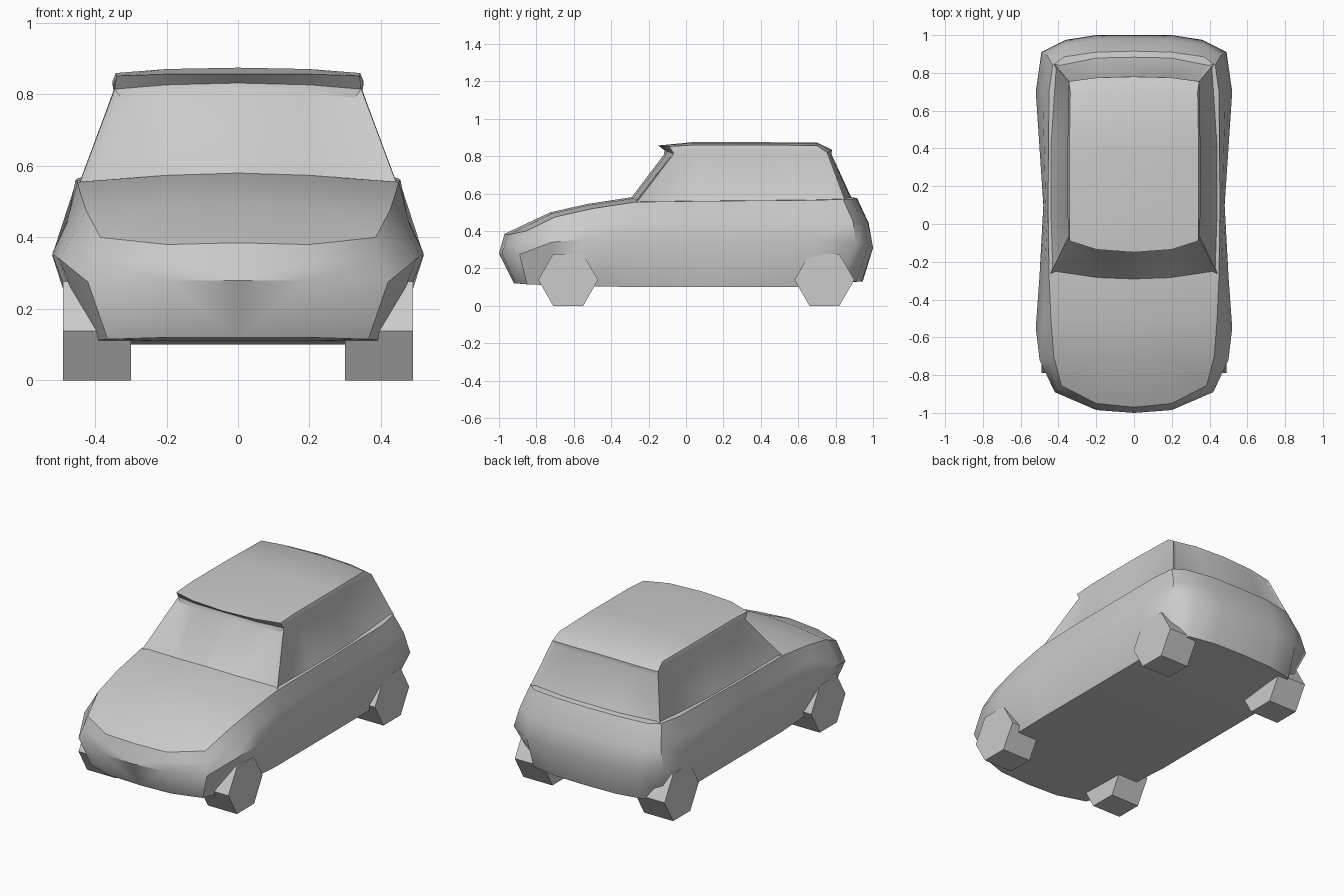
import bpy, bmesh, math
from mathutils import Vector

if "Cube" in bpy.data.objects:
    bpy.data.objects.remove(bpy.data.objects["Cube"])


def finish(bm, name, angle=42, mirror=True):
    bmesh.ops.recalc_face_normals(bm, faces=bm.faces)
    me = bpy.data.meshes.new(name)
    bm.to_mesh(me)
    bm.free()
    ob = bpy.data.objects.new(name, me)
    bpy.context.collection.objects.link(ob)
    bpy.ops.object.select_all(action='DESELECT')
    ob.select_set(True)
    bpy.context.view_layer.objects.active = ob
    bpy.ops.object.shade_smooth_by_angle(angle=math.radians(angle))
    if mirror:
        ob.modifiers.new("mirror", 'MIRROR')
    return ob


def skin(bm, rings):
    """Quads between half outlines running from front centre to rear centre."""
    vs = [[bm.verts.new(p) for p in r] for r in rings]
    bands = [[bm.faces.new((a[i], a[i + 1], b[i + 1], b[i])) for i in range(len(a) - 1)]
             for a, b in zip(vs, vs[1:])]
    return vs, bands


def cap(bm, ring, crown):
    """Close a half outline with rows of edge, x = 0.2 and centre points."""
    rows = [[ring[2], ring[1], ring[0]]]
    for v in ring[3:-3]:
        x, y, z = v.co
        rows.append([v, bm.verts.new((.2, y - crown * .6, z + crown * .75)),
                     bm.verts.new((0, y - crown, z + crown))])
    rows.append(ring[-3:])
    for a, b in zip(rows, rows[1:]):
        for i in (0, 1):
            bm.faces.new((a[i], a[i + 1], b[i + 1], b[i]))


# Lower body: sill, widest line and shoulder, each front to rear
sill = [(0, -.92, .12), (.2, -.91, .12), (.365, -.85, .115), (.41, -.72, .11),
        (.43, -.5, .105), (.44, -.27, .10), (.44, .1, .10), (.44, .6, .10),
        (.42, .82, .125), (.36, .91, .13), (.2, .94, .13), (0, .945, .13)]
waist = [(0, -1, .28), (.2, -.985, .28), (.42, -.89, .275), (.5, -.72, .34),
         (.52, -.55, .355), (.50, -.27, .35), (.48, .1, .345), (.52, .7, .35),
         (.49, .91, .335), (.36, .975, .32), (.2, 1, .31), (0, 1, .31)]
shoulder = [(0, -.97, .385), (.2, -.95, .38), (.385, -.855, .40), (.425, -.7, .475),
            (.44, -.5, .52), (.45, -.27, .555), (.455, .1, .56), (.45, .7, .565),
            (.43, .84, .57), (.37, .885, .57), (.2, .91, .575), (0, .915, .575)]
bulge = []
for a, b in zip(waist, shoulder):
    p = (Vector(a) + Vector(b)) / 2
    if p.y > 0:
        p.y *= 1.02
    bulge.append(p)
bm = bmesh.new()
vs, _ = skin(bm, [sill, waist, bulge, shoulder])
cap(bm, vs[0], 0)
cap(bm, vs[-1], .025)
finish(bm, "body")

# Cabin: windows below, overhanging roof above
base = [(0, -.31, .575), (.2, -.30, .572), (.443, -.265, .553), (.453, .05, .558),
        (.455, .4, .558), (.425, .85, .565), (.2, .895, .573), (0, .9, .573)]
head = [(0, -.115, .832), (.2, -.105, .827), (.345, -.065, .815), (.352, .05, .835),
        (.352, .4, .835), (.345, .755, .82), (.2, .775, .83), (0, .78, .835)]
edge = [(0, -.15, .857), (.2, -.135, .857), (.34, -.09, .852), (.342, .05, .86),
        (.342, .4, .86), (.337, .7, .857), (.2, .7, .87), (0, .7, .873)]
bm = bmesh.new()
vs, bands = skin(bm, [base, head, edge])
cap(bm, vs[-1], .015)
bmesh.ops.recalc_face_normals(bm, faces=bm.faces)
glass = bands[0]
for pane in (glass[:2], glass[2:5], glass[5:]):
    bmesh.ops.inset_region(bm, faces=pane, thickness=.022, depth=-.012,
                           use_boundary=False, use_even_offset=True)
finish(bm, "cabin", 30)

# Wheels: six-sided blocks
R = .16
for y, label in ((-.63, "front"), (.74, "rear")):
    bm = bmesh.new()
    ends = [[bm.verts.new((x, y + R * math.cos(i * math.pi / 3),
                           R * math.sin(math.pi / 3) + R * math.sin(i * math.pi / 3)))
             for i in range(6)] for x in (.30, .49)]
    for e in ends:
        bm.faces.new(e)
    for i in range(6):
        j = (i + 1) % 6
        bm.faces.new((ends[0][i], ends[0][j], ends[1][j], ends[1][i]))
    finish(bm, label + "_wheels", 20)
